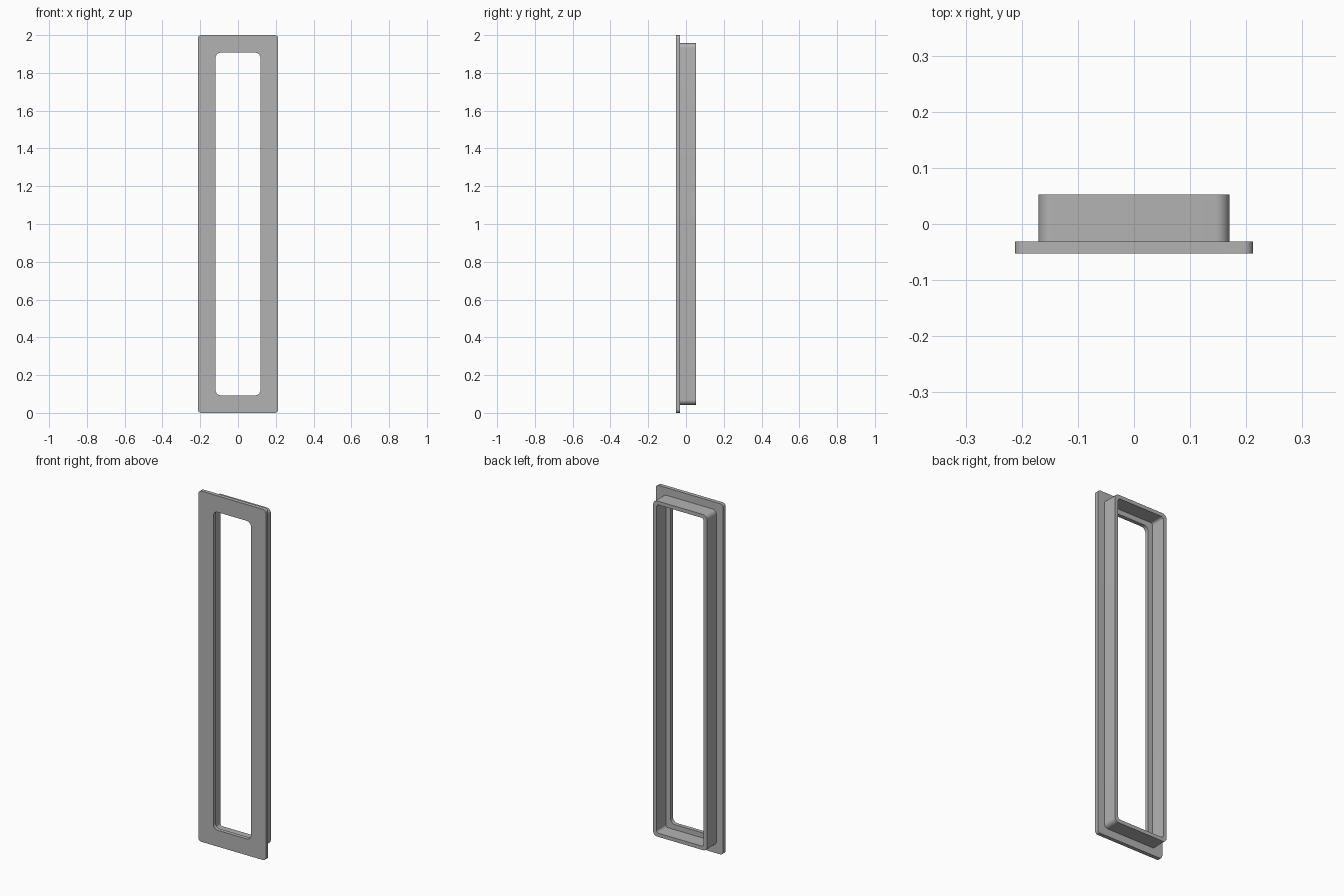
import bpy
import bmesh
from math import cos, sin, pi, radians

if "Cube" in bpy.data.objects:
    bpy.data.objects.remove(bpy.data.objects["Cube"])

MID_Z = 1.0
FRONT, JOINT, BACK = -0.053, -0.031, 0.053
CORNER_STEPS = 8

grey = bpy.data.materials.new("satin_grey")
grey.use_nodes = True
grey.diffuse_color = (0.45, 0.45, 0.45, 1)
grey.node_tree.nodes["Principled BSDF"].inputs["Base Color"].default_value = (0.45, 0.45, 0.45, 1)


def rounded_loop(bm, half_w, half_h, radius, y):
    """Ring of vertices around a rounded rectangle facing the front."""
    verts = []
    for quarter, (sx, sz) in enumerate([(1, 1), (-1, 1), (-1, -1), (1, -1)]):
        for i in range(CORNER_STEPS + 1):
            a = (quarter + i / CORNER_STEPS) * pi / 2
            x = sx * (half_w - radius) + radius * cos(a)
            z = MID_Z + sz * (half_h - radius) + radius * sin(a)
            verts.append(bm.verts.new((x, y, z)))
    return verts


def frame(name, sections, closed):
    """Skin a chain of rounded rectangles, outside to back to inside."""
    bm = bmesh.new()
    loops = [rounded_loop(bm, *s) for s in sections]
    pairs = list(zip(loops, loops[1:]))
    if closed:
        pairs.append((loops[-1], loops[0]))
    for a, b in pairs:
        n = len(a)
        for i in range(n):
            j = (i + 1) % n
            bm.faces.new((b[i], b[j], a[j], a[i]))
    mesh = bpy.data.meshes.new(name)
    bm.to_mesh(mesh)
    bm.free()
    mesh.materials.append(grey)
    obj = bpy.data.objects.new(name, mesh)
    bpy.context.collection.objects.link(obj)
    bpy.ops.object.select_all(action="DESELECT")
    obj.select_set(True)
    bpy.context.view_layer.objects.active = obj
    bpy.ops.object.shade_smooth_by_angle(angle=radians(30))


# Flat front plate with the rounded opening
outer = (0.2125, 1.0, 0.018)
opening = (0.119, 0.907, 0.028)
frame("front_plate", [(*outer, FRONT), (*outer, JOINT),
                      (*opening, JOINT), (*opening, FRONT)], closed=True)

# Thin-walled collar behind the plate
collar_out = (0.17, 0.957, 0.025)
collar_in = (0.149, 0.936, 0.015)
frame("rear_collar", [(*collar_out, JOINT), (*collar_out, BACK),
                      (*collar_in, BACK), (*collar_in, JOINT)], closed=False)
